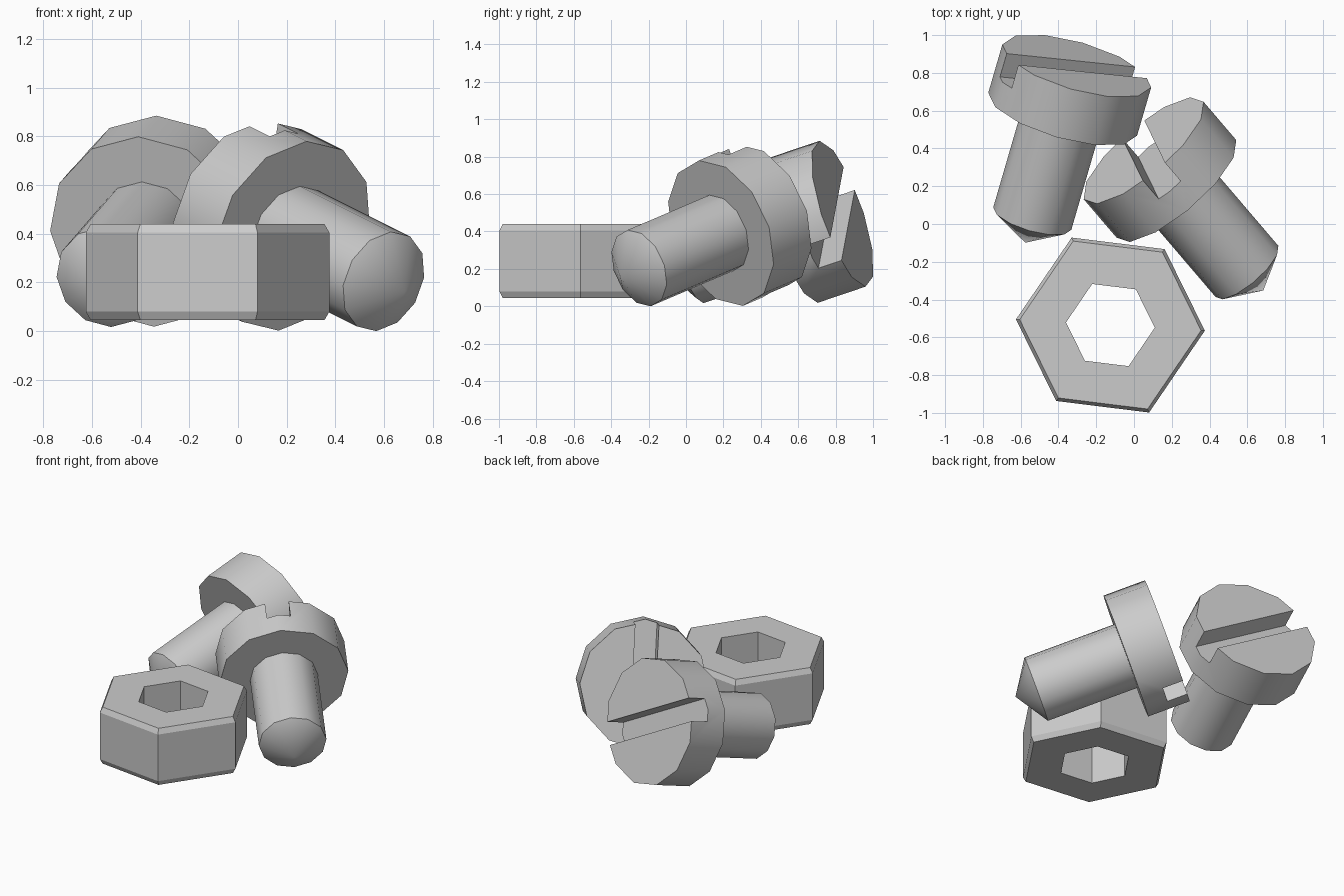
import bpy, bmesh, math
from mathutils import Vector, Matrix

if "Cube" in bpy.data.objects:
    bpy.data.objects.remove(bpy.data.objects["Cube"])

SIDES = 12


def new_object(name, bm):
    bmesh.ops.recalc_face_normals(bm, faces=bm.faces)
    mesh = bpy.data.meshes.new(name)
    bm.to_mesh(mesh)
    bm.free()
    ob = bpy.data.objects.new(name, mesh)
    bpy.context.collection.objects.link(ob)
    return ob


def activate(ob):
    bpy.ops.object.select_all(action='DESELECT')
    ob.select_set(True)
    bpy.context.view_layer.objects.active = ob


def bridge(bm, a, b):
    n = len(a)
    for i in range(n):
        bm.faces.new((a[i], a[(i + 1) % n], b[(i + 1) % n], b[i]))


def screw(name, head_top, axis, slot_dir):
    # Head, shank and conical tip turned as one profile (radius, height)
    bm = bmesh.new()
    rings = []
    for r, z in ((0.41, 0), (0.41, -0.28), (0.215, -0.28), (0.215, -0.885)):
        rings.append([bm.verts.new((r * math.cos(math.tau * i / SIDES),
                                    r * math.sin(math.tau * i / SIDES), z))
                      for i in range(SIDES)])
    bm.faces.new(rings[0])
    for a, b in zip(rings, rings[1:]):
        bridge(bm, a, b)
    tip = bm.verts.new((0, 0, -1.025))
    for i in range(SIDES):
        bm.faces.new((rings[-1][i], rings[-1][(i + 1) % SIDES], tip))
    ob = new_object(name, bm)

    # Driver slot across the head
    bm = bmesh.new()
    bmesh.ops.create_cube(bm, size=1, matrix=Matrix.Diagonal((1.2, 0.15, 0.27, 1)))
    cutter = new_object("slot_cutter", bm)
    cutter.hide_render = True
    mod = ob.modifiers.new("slot", 'BOOLEAN')
    mod.operation = 'DIFFERENCE'
    mod.solver = 'EXACT'
    mod.object = cutter
    activate(ob)
    bpy.ops.object.modifier_apply(modifier=mod.name)
    bpy.data.objects.remove(cutter)
    bpy.ops.object.shade_smooth_by_angle(angle=math.radians(40))

    # Lay the screw down, head raised
    u = Vector(axis).normalized()
    s = Vector(slot_dir)
    s = (s - u * s.dot(u)).normalized()
    m = Matrix((s, u.cross(s), u)).transposed().to_4x4()
    ob.matrix_world = Matrix.Translation(head_top) @ m
    return ob


screw("left_screw", (-0.303, 0.837, 0.495), (0.266, 0.913, 0.309), (-0.872, 0.088, 0.481))
screw("right_screw", (0.051, 0.389, 0.4775), (-0.618, 0.723, 0.309), (0.14, -0.286, 0.947))

# Hexagonal nut: chamfered outside loops, then the bore, closed into a ring
half = [Vector((0.5, -0.03)), Vector((0.287, 0.402)), Vector((-0.205, 0.463))]
hexagon = half + [-p for p in half]
bm = bmesh.new()
loops = []
for k, z in ((0.96, 0.045), (1, 0.08), (1, 0.405), (0.96, 0.44), (0.47, 0.44), (0.47, 0.045)):
    loops.append([bm.verts.new((p.x * k, p.y * k, z)) for p in hexagon])
for i in range(len(loops)):
    bridge(bm, loops[i], loops[(i + 1) % len(loops)])
nut = new_object("hex_nut", bm)
nut.location = (-0.125, -0.535, 0)
